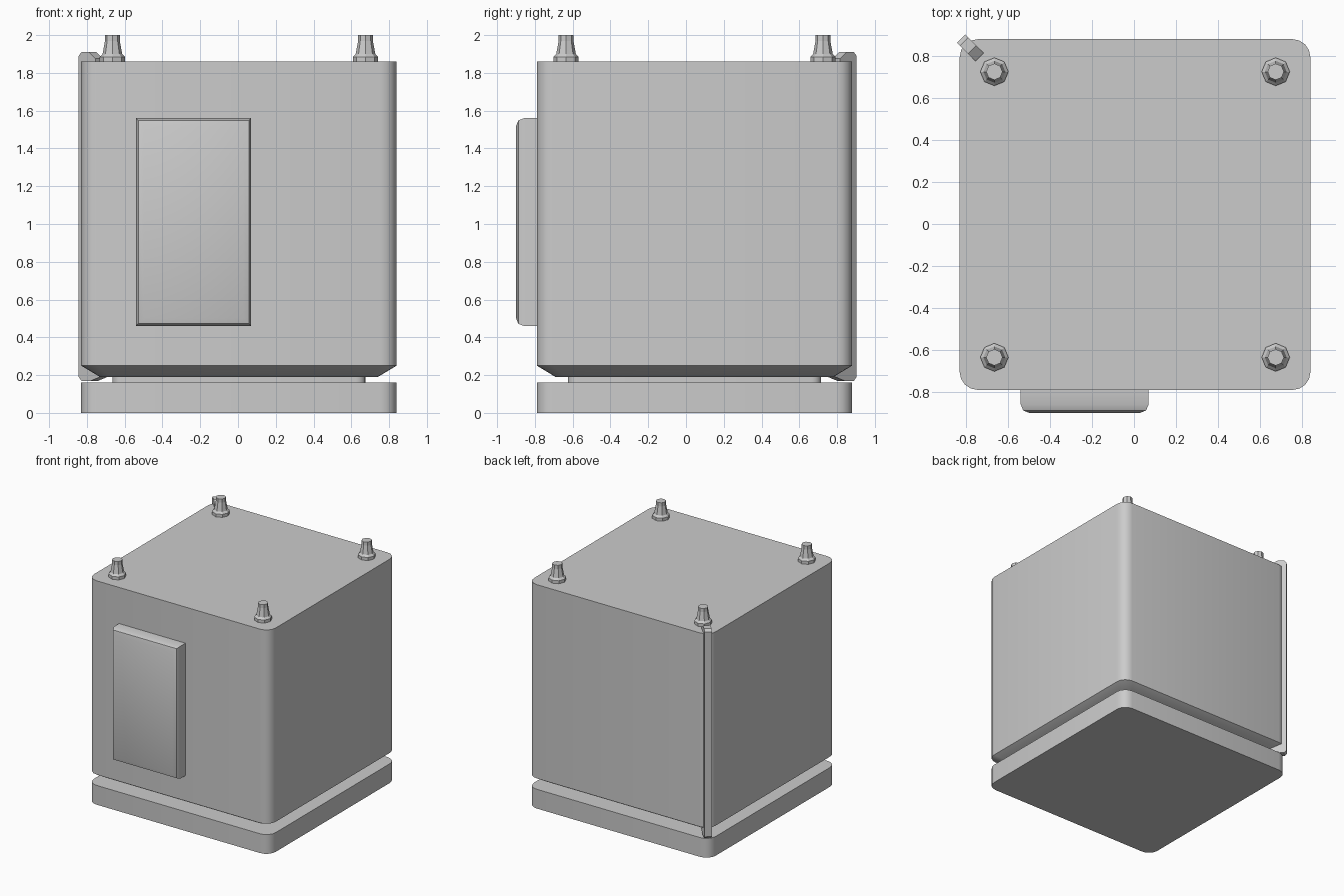
import bpy, bmesh, math
from mathutils import Vector

if "Cube" in bpy.data.objects:
    bpy.data.objects.remove(bpy.data.objects["Cube"])

CX, CY = 0.005, 0.045   # centre of the box in plan


def finish(name, bm, smooth=None):
    bmesh.ops.recalc_face_normals(bm, faces=bm.faces)
    mesh = bpy.data.meshes.new(name)
    bm.to_mesh(mesh)
    bm.free()
    ob = bpy.data.objects.new(name, mesh)
    bpy.context.collection.objects.link(ob)
    if smooth:
        bpy.ops.object.select_all(action='DESELECT')
        ob.select_set(True)
        bpy.context.view_layer.objects.active = ob
        bpy.ops.object.shade_smooth_by_angle(angle=math.radians(smooth))
    return ob


def loft(name, rings, smooth=None):
    """Skin a stack of equal-length point rings and cap both ends."""
    bm = bmesh.new()
    loops = [[bm.verts.new(p) for p in ring] for ring in rings]
    for a, b in zip(loops, loops[1:]):
        for i in range(len(a)):
            j = (i + 1) % len(a)
            bm.faces.new((a[i], a[j], b[j], b[i]))
    bm.faces.new(loops[0][::-1])
    bm.faces.new(loops[-1])
    return finish(name, bm, smooth)


def rounded_square(half, radius, z, seg=4):
    pts = []
    for k, (sx, sy) in enumerate([(1, 1), (-1, 1), (-1, -1), (1, -1)]):
        for i in range(seg + 1):
            a = math.pi / 2 * (k + i / seg)
            pts.append((CX + sx * (half - radius) + radius * math.cos(a),
                        CY + sy * (half - radius) + radius * math.sin(a), z))
    return pts


def octagon(x, y, r, z):
    return [(x + r * math.cos(i * math.pi / 4), y + r * math.sin(i * math.pi / 4), z)
            for i in range(8)]


# Main box, base slab and the recessed neck between them
loft("body", [rounded_square(0.735, 0.06, 0.19),
              rounded_square(0.835, 0.085, 0.25),
              rounded_square(0.835, 0.085, 1.86)], 30)
loft("base", [rounded_square(0.835, 0.085, 0.0),
              rounded_square(0.835, 0.085, 0.16)], 30)
loft("neck", [rounded_square(0.67, 0.05, 0.155),
              rounded_square(0.67, 0.05, 0.195)], 30)

# Four tapered studs on the top
for sx, fx in ((-1, "left"), (1, "right")):
    for sy, fy in ((-1, "front"), (1, "back")):
        loft(f"stud_{fy}_{fx}",
             [octagon(CX + sx * 0.67, CY + sy * 0.68, r, z)
              for r, z in ((0.067, 1.855), (0.067, 1.885), (0.052, 1.9), (0.039, 1.97), (0.039, 2.0))])

# Raised front panel with bevelled front rim
bm = bmesh.new()
bmesh.ops.create_cube(bm, size=1)
for v in bm.verts:
    v.co = Vector((-0.235 + v.co.x * 0.61, -0.84 + v.co.y * 0.12, 1.01 + v.co.z * 1.10))
rim = [e for e in bm.edges if all(v.co.y < -0.85 for v in e.verts)]
bmesh.ops.bevel(bm, geom=rim, offset=0.042, segments=2, profile=0.5, affect='EDGES')
finish("front_panel", bm, 35)

# Clip rail hooked over the back left corner: (outward, height) profile, given thickness
profile = [(0.105, 0.17), (0.125, 0.19), (0.125, 1.89), (0.105, 1.91), (0.05, 1.91),
           (0.0, 1.875), (0.0, 1.85), (0.085, 1.85), (0.085, 0.25), (-0.04, 0.21),
           (-0.05, 0.195), (0.035, 0.17)]
out = Vector((-1, 1, 0)).normalized()
side = Vector((1, 1, 0)).normalized()
loft("corner_rail", [[Vector((-0.735, 0.795, z)) + out * r + side * t for r, z in profile]
                     for t in (-0.028, 0.028)])
